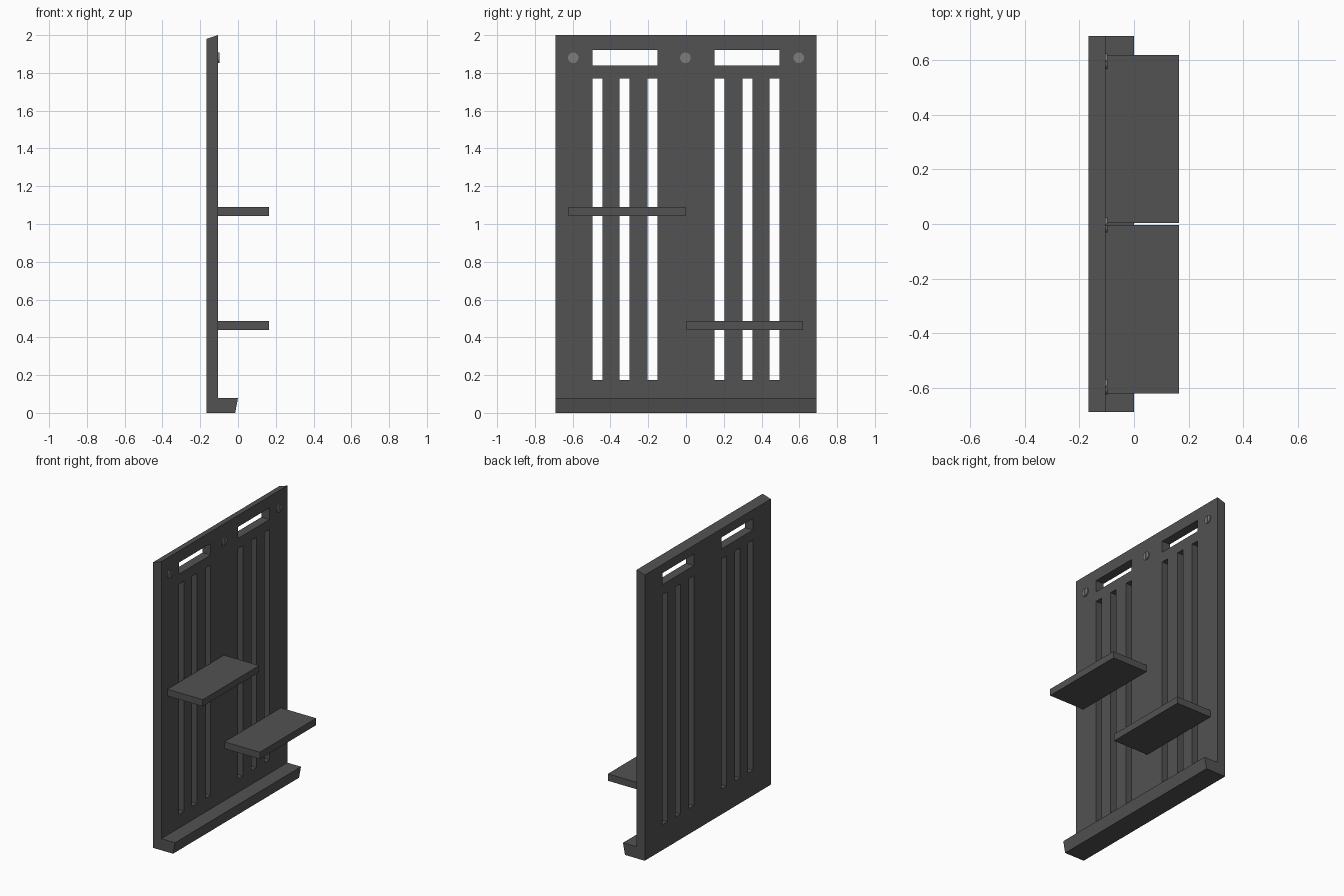
import bpy, bmesh, math

if "Cube" in bpy.data.objects:
    bpy.data.objects.remove(bpy.data.objects["Cube"])


def material(name, v):
    m = bpy.data.materials.new(name)
    m.diffuse_color = (v, v, v, 1)
    m.use_nodes = True
    m.node_tree.nodes["Principled BSDF"].inputs["Base Color"].default_value = m.diffuse_color
    return m


DARK = material("dark_grey", 0.085)
STEEL = material("steel_grey", 0.2)


def prism(name, pts, vec, mat):
    """Extrude a planar outline along vec."""
    bm = bmesh.new()
    face = bm.faces.new([bm.verts.new(p) for p in pts])
    ext = bmesh.ops.extrude_face_region(bm, geom=[face])["geom"]
    bmesh.ops.translate(bm, vec=vec, verts=[g for g in ext if isinstance(g, bmesh.types.BMVert)])
    bmesh.ops.recalc_face_normals(bm, faces=bm.faces)
    me = bpy.data.meshes.new(name)
    bm.to_mesh(me)
    bm.free()
    me.materials.append(mat)
    ob = bpy.data.objects.new(name, me)
    bpy.context.collection.objects.link(ob)
    return ob


def box(name, x0, x1, y0, y1, z0, z1, mat=DARK):
    pts = [(x0, y0, z0), (x0, y1, z0), (x0, y1, z1), (x0, y0, z1)]
    return prism(name, pts, (x1 - x0, 0, 0), mat)


# Back panel with sloped top and a lipped foot
FRONT = -0.105
profile = [(-0.167, 0), (-0.015, 0), (0, 0.08), (FRONT, 0.08), (FRONT, 2), (-0.167, 1.98)]
panel = prism("back_panel", [(x, -0.69, z) for x, z in profile], (0, 1.38, 0), DARK)

# Cut the long slots and hand holes, mirrored about the centre
openings = [(0.15, 0.203, 0.175, 1.77), (0.30, 0.353, 0.175, 1.77),
            (0.442, 0.495, 0.175, 1.77), (0.15, 0.495, 1.84, 1.92)]
cutters = []
for y0, y1, z0, z1 in openings:
    for a, b in ((y0, y1), (-y1, -y0)):
        c = box("slot_cutter", -0.3, 0.1, a, b, z0, z1)
        c.hide_render = True
        cutters.append(c)
        mod = panel.modifiers.new("slot", 'BOOLEAN')
        mod.operation = 'DIFFERENCE'
        mod.solver = 'EXACT'
        mod.object = c
bpy.context.view_layer.objects.active = panel
panel.select_set(True)
for mod in list(panel.modifiers):
    bpy.ops.object.modifier_apply(modifier=mod.name)
for c in cutters:
    bpy.data.objects.remove(c, do_unlink=True)

# Staggered shelves
box("upper_shelf", FRONT, 0.165, -0.622, -0.003, 1.043, 1.09)
box("lower_shelf", FRONT, 0.165, 0.003, 0.62, 0.439, 0.487)

# Slotted screw heads: thin disc carrying two half discs
R, GAP, ZC = 0.028, 0.003, 1.88
start = math.asin(GAP / R)
for i, yc in enumerate((-0.597, -0.003, 0.597)):
    disc = [(FRONT, yc + R * math.cos(t * math.tau / 32), ZC + R * math.sin(t * math.tau / 32))
            for t in range(32)]
    prism(f"screw_base_{i}", disc, (0.002, 0, 0), STEEL)
    for side in (-1, 1):
        half = []
        for k in range(17):
            a = -math.pi / 2 + start + k / 16 * (math.pi - 2 * start)
            half.append((FRONT + 0.002, yc + side * R * math.cos(a), ZC + R * math.sin(a)))
        prism(f"screw_head_{i}_{'left' if side < 0 else 'right'}", half, (0.005, 0, 0), STEEL)
